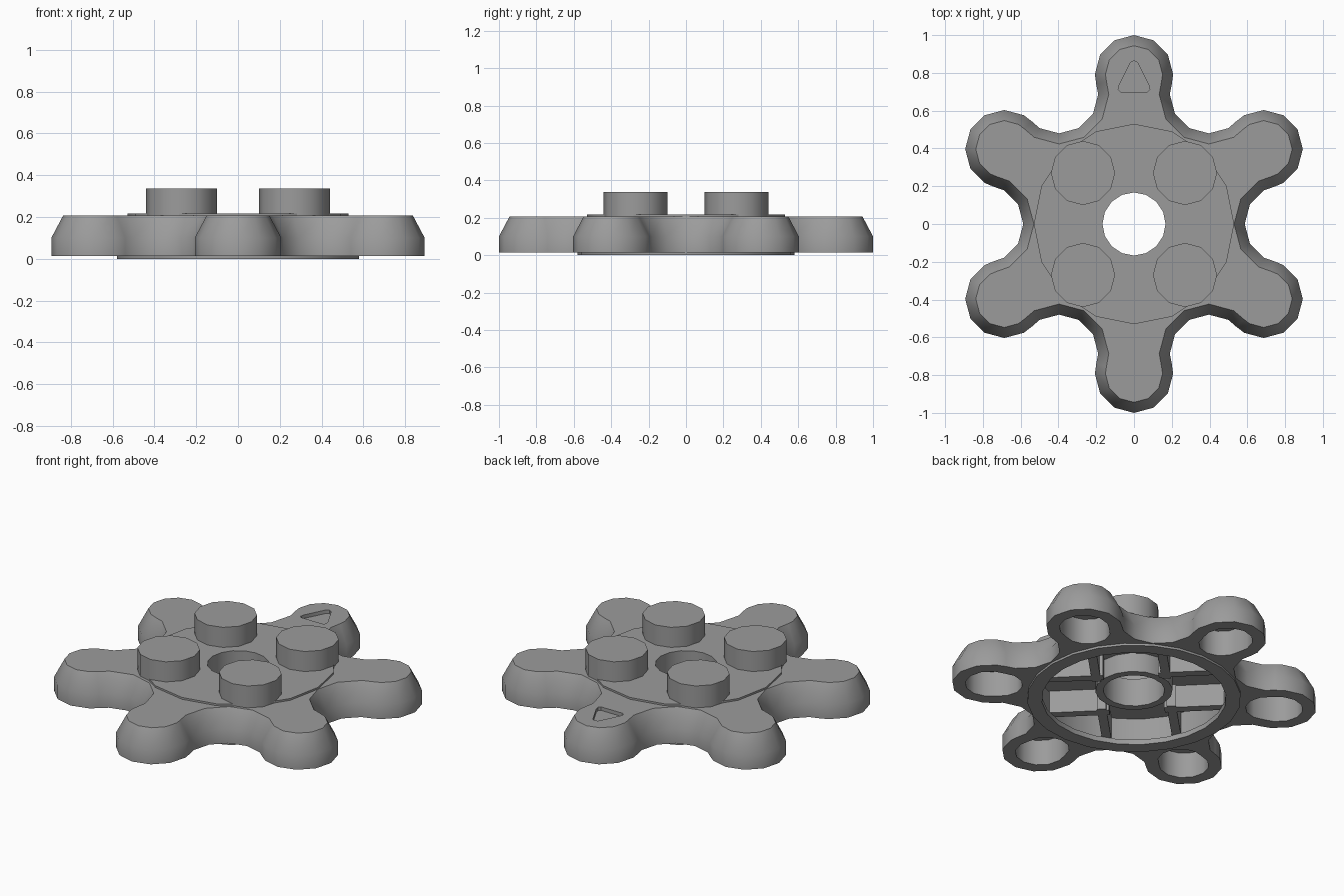
import bpy
import bmesh
from math import cos, sin, pi, radians
from mathutils import Matrix

if "Cube" in bpy.data.objects:
    bpy.data.objects.remove(bpy.data.objects["Cube"], do_unlink=True)

grey = bpy.data.materials.new("mid grey")
grey.use_nodes = True
grey.diffuse_color = (0.33, 0.33, 0.33, 1)
grey.node_tree.nodes["Principled BSDF"].inputs["Base Color"].default_value = (0.33, 0.33, 0.33, 1)

RING = 0.793   # distance of lobe centres from the axis
LOBE = 0.207   # lobe and valley radius


def circle(r, n, cx=0, cy=0):
    return [(cx + r * cos(2 * pi * i / n), cy + r * sin(2 * pi * i / n)) for i in range(n)]


def gear_outline(inset):
    """Twelve tangent arcs: lobes bulge out, valleys curve in."""
    pts = []
    for k in range(12):
        a = radians(30 * k + 30)
        cx, cy = RING * cos(a), RING * sin(a)
        if k % 2 == 0:
            r, turns = LOBE - inset, (-105, -90, -60, -30, 0, 30, 60, 90, 105)
        else:
            r, turns = LOBE + inset, (240, 210, 180, 150, 120)
        pts += [(cx + r * cos(a + radians(t)), cy + r * sin(a + radians(t))) for t in turns]
    return pts


def finish(name, bm):
    bmesh.ops.recalc_face_normals(bm, faces=bm.faces)
    me = bpy.data.meshes.new(name)
    bm.to_mesh(me)
    bm.free()
    me.materials.append(grey)
    ob = bpy.data.objects.new(name, me)
    bpy.context.collection.objects.link(ob)
    return ob


def loft(name, layers):
    """Closed solid through (outline, height) layers."""
    bm = bmesh.new()
    rings = [[bm.verts.new((x, y, z)) for x, y in pts] for pts, z in layers]
    n = len(rings[0])
    for lo, hi in zip(rings, rings[1:]):
        for i in range(n):
            j = (i + 1) % n
            bm.faces.new((lo[i], lo[j], hi[j], hi[i]))
    bm.faces.new(rings[0])
    bm.faces.new(rings[-1])
    return finish(name, bm)


def tube(name, r_in, r_out, z0, z1, n):
    bm = bmesh.new()
    section = ((r_in, z0), (r_out, z0), (r_out, z1), (r_in, z1))
    rings = [[bm.verts.new((x, y, z)) for x, y in circle(r, n)] for r, z in section]
    for k in range(4):
        a, b = rings[k], rings[(k + 1) % 4]
        for i in range(n):
            j = (i + 1) % n
            bm.faces.new((a[i], a[j], b[j], b[i]))
    return finish(name, bm)


def cut(target, cutter):
    mod = target.modifiers.new("cut", "BOOLEAN")
    mod.operation = "DIFFERENCE"
    mod.solver = "EXACT"
    mod.object = cutter
    dg = bpy.context.evaluated_depsgraph_get()
    me = bpy.data.meshes.new_from_object(target.evaluated_get(dg))
    target.modifiers.clear()
    target.data = me
    bpy.data.objects.remove(cutter, do_unlink=True)


parts = []

# Six-lobed body with chamfered top
body = loft("gear_body", [(gear_outline(0), 0.013), (gear_outline(0), 0.10),
                          (gear_outline(0.056), 0.206)])
parts.append(body)

# Underside hollow and centre hole
CEILING = 0.165
cut(body, loft("hollow_cutter", [(circle(0.51, 24), -0.1), (circle(0.51, 24), CEILING)]))
cut(body, loft("hole_cutter", [(circle(0.19, 16), -0.1), (circle(0.19, 16), 0.3)]))

# Slot in the underside of each lobe
slot = []
for i in range(7):
    t = radians(-90 + 30 * i)
    slot.append((RING + 0.135 * cos(t), 0.135 * sin(t)))
for i in range(7):
    t = radians(90 + 30 * i)
    slot.append((0.74 + 0.125 * cos(t), 0.125 * sin(t)))
for k in range(6):
    cutter = loft("slot_cutter", [(slot, -0.1), (slot, CEILING)])
    cutter.data.transform(Matrix.Rotation(radians(30 + 60 * k), 4, "Z"))
    cut(body, cutter)

# Recessed triangular pointer on the back lobe
pointer = [(-0.072, 0.70), (0.072, 0.70), (0.084, 0.712), (0.078, 0.737),
           (0.018, 0.855), (0, 0.865), (-0.018, 0.855), (-0.078, 0.737), (-0.084, 0.712)]
cut(body, loft("pointer_cutter", [(pointer, 0.185), (pointer, 0.3)]))

# Raised top disc, bottom rim and centre tube
parts.append(tube("top_disc", 0.167, 0.53, 0.19, 0.217, 16))
parts.append(tube("bottom_rim", 0.50, 0.58, 0, 0.03, 24))
parts.append(tube("centre_tube", 0.167, 0.21, 0.05, 0.205, 16))

# Four studs
for sx in (-1, 1):
    for sy in (-1, 1):
        pts = circle(0.17, 12, 0.27 * sx, 0.27 * sy)
        side = ("front" if sy < 0 else "back") + ("_left" if sx > 0 else "_right")
        parts.append(loft("stud_" + side, [(pts, 0.2), (pts, 0.337)]))

# Paired ribs flanking the socket beneath each stud
for k in range(4):
    for s in (-1, 1):
        bar = [(0.15, s * 0.165), (0.475, s * 0.165), (0.475, s * 0.215), (0.15, s * 0.215)]
        rib = loft("socket_rib", [(bar, 0.03), (bar, CEILING + 0.01)])
        rib.data.transform(Matrix.Rotation(radians(45 + 90 * k), 4, "Z"))
        parts.append(rib)

# Smooth shading with sharp edges kept
bpy.ops.object.select_all(action="DESELECT")
for ob in parts:
    ob.select_set(True)
bpy.context.view_layer.objects.active = body
bpy.ops.object.shade_smooth_by_angle(angle=radians(35))
